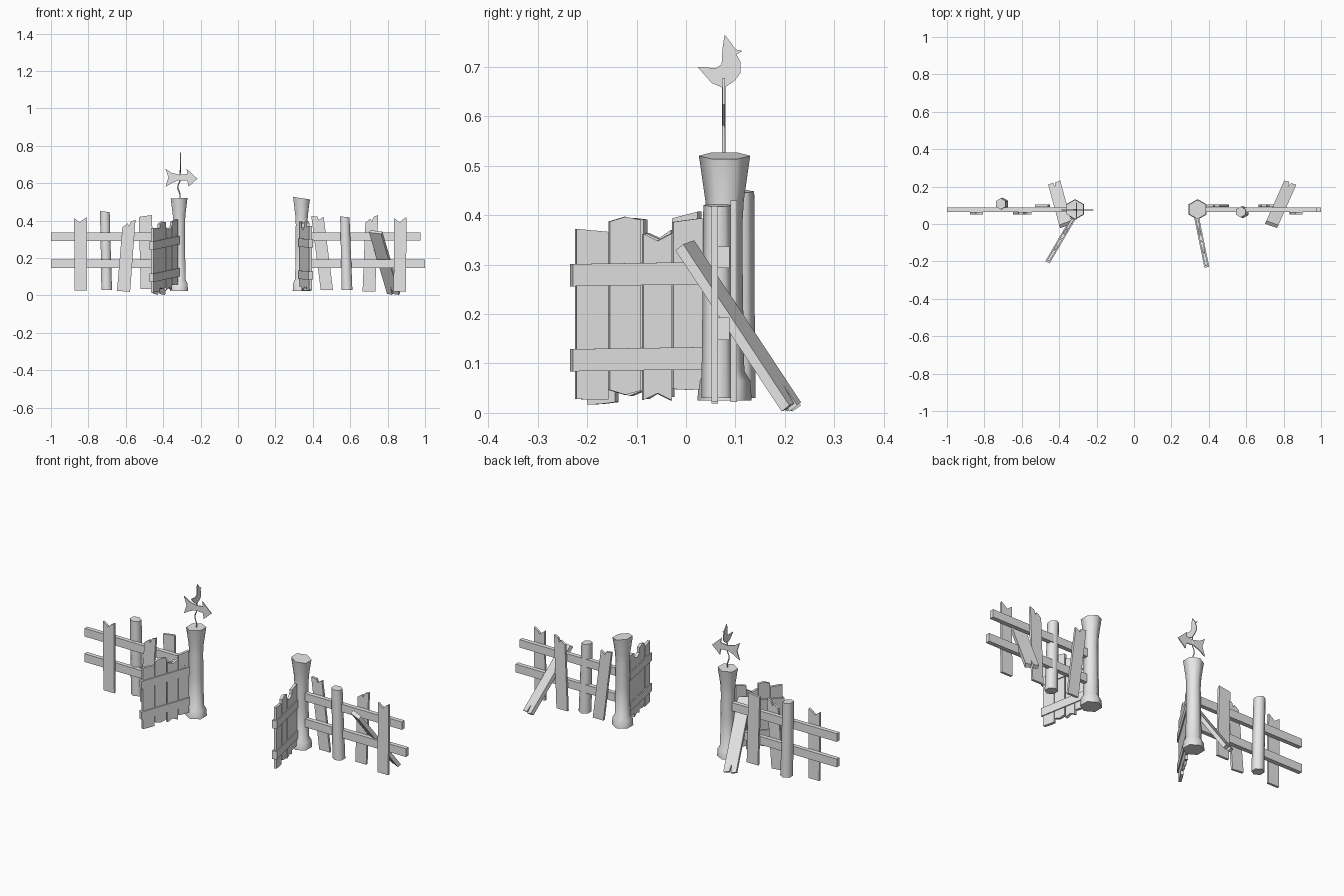
import bpy, bmesh, math
from mathutils import Vector

cube = bpy.data.objects.get("Cube")
if cube:
    bpy.data.objects.remove(cube)

grey = bpy.data.materials.new("weathered grey")
grey.use_nodes = True
GREY = (0.8, 0.8, 0.8, 1)
grey.diffuse_color = GREY
grey.node_tree.nodes["Principled BSDF"].inputs["Base Color"].default_value = GREY
X, Y, Z = Vector((1, 0, 0)), Vector((0, 1, 0)), Vector((0, 0, 1))


def finish(name, bm, smooth=False):
    bmesh.ops.recalc_face_normals(bm, faces=bm.faces[:])
    mesh = bpy.data.meshes.new(name)
    bm.to_mesh(mesh)
    bm.free()
    mesh.materials.append(grey)
    ob = bpy.data.objects.new(name, mesh)
    bpy.context.collection.objects.link(ob)
    if smooth:
        bpy.ops.object.select_all(action='DESELECT')
        ob.select_set(True)
        bpy.context.view_layer.objects.active = ob
        bpy.ops.object.shade_smooth_by_angle(angle=math.radians(62))
    return ob


def plate(name, outline, thick, origin=(0, 0, 0), u=X, v=Z):
    """Flat outline in the u-v plane, given a centred thickness."""
    origin, n = Vector(origin), u.cross(v).normalized()
    bm = bmesh.new()
    pts = [origin + u * a + v * b - n * thick / 2 for a, b in outline]
    face = bm.faces.new([bm.verts.new(p) for p in pts])
    new = bmesh.ops.extrude_face_region(bm, geom=[face])["geom"]
    moved = [g for g in new if isinstance(g, bmesh.types.BMVert)]
    bmesh.ops.translate(bm, verts=moved, vec=n * thick)
    return finish(name, bm)


def rect(u0, u1, v0, v1):
    return [(u0, v0), (u1, v0), (u1, v1), (u0, v1)]


def plank(name, xb, xt, w, zb, zt, y, jag, slant=0.0):
    """Upright board; jag lists (fraction across, drop) along its broken top."""
    top = [(xt + (f - 0.5) * w, zt - d) for f, d in reversed(jag)]
    plate(name, [(xb - w / 2, zb), (xb + w / 2, zb - slant)] + top, 0.013, (0, y, 0))


def post(name, base, profile, lean=0.0, slope=0.0):
    """Six-sided post from (z, radius) rings, with a sloped top."""
    bm = bmesh.new()
    rings = []
    z0, z1 = profile[0][0], profile[-1][0]
    for z, r in profile:
        ring = []
        for i in range(6):
            a = math.radians(30 + 60 * i)
            dx = r * math.cos(a)
            dz = slope * dx if z == z1 else 0
            shift = lean * (z - z0) / (z1 - z0)
            ring.append(bm.verts.new((base[0] + dx + shift, base[1] + r * math.sin(a), z + dz)))
        rings.append(ring)
    for lo, hi in zip(rings, rings[1:]):
        for i in range(6):
            j = (i + 1) % 6
            bm.faces.new((lo[i], lo[j], hi[j], hi[i]))
    bm.faces.new(rings[0][::-1])
    bm.faces.new(rings[-1])
    finish(name, bm, True)


# Gate posts, flared at head and foot
POST = [(0.025, 0.055), (0.065, 0.052), (0.085, 0.04), (0.25, 0.037),
        (0.38, 0.036), (0.43, 0.039), (0.5, 0.049), (0.52, 0.052)]
post("right_gate_post", (-0.315, 0.078), POST, slope=0.05)
post("left_gate_post", (0.34, 0.078), POST, slope=-0.15)

# Rails
for name, x0, x1, z0, z1 in (("right_upper_rail", -1, -0.33, 0.29, 0.336),
                             ("right_lower_rail", -1, -0.33, 0.147, 0.193),
                             ("left_upper_rail", 0.34, 0.975, 0.293, 0.337),
                             ("left_lower_rail", 0.34, 1, 0.147, 0.193)):
    plate(name, rect(x0, x1, z0, z1), 0.024, (0, 0.076, 0))

# Fence boards, in front of and behind the rails
FRONT, BACK = 0.058, 0.097
SWALLOW = [(0, 0.005), (0.45, 0.028), (0.7, 0.012), (1, 0)]
SLOPED = [(0, 0.04), (0.4, 0.02), (0.5, 0.035), (0.65, 0.01), (1, 0)]
plank("right_end_board", -0.84, -0.842, 0.068, 0.027, 0.418, FRONT, SWALLOW)
plank("right_broken_board", -0.612, -0.583, 0.07, 0.025, 0.405, FRONT, SLOPED, 0.006)
plank("right_back_board", -0.485, -0.495, 0.07, 0.035, 0.43, BACK, [(0, 0.01), (1, 0)])
plank("left_near_board", 0.475, 0.425, 0.066, 0.03, 0.425, BACK,
      [(0, 0), (0.5, 0.004), (0.6, 0.022), (1, 0.004)])
plank("left_broken_board", 0.70, 0.715, 0.068, 0.022, 0.43, BACK, SLOPED)
plank("left_end_board", 0.865, 0.868, 0.066, 0.022, 0.418, FRONT, SWALLOW)

# Round stakes
post("right_stake", (-0.702, 0.108), [(0.03, 0.033), (0.2, 0.031), (0.448, 0.03)], -0.01, -0.1)
post("left_stake", (0.583, 0.064), [(0.03, 0.033), (0.2, 0.031), (0.42, 0.029)], -0.012, -0.1)

# Loose boards leaning through the fence, split at the foot
for name, foot, head in (("right_leaning_board", (-0.425, 0.215, 0.009), (-0.365, -0.005, 0.343)),
                         ("left_leaning_board", (0.833, 0.215, 0.009), (0.735, -0.005, 0.343))):
    run = Vector(head) - Vector(foot)
    length = run.length
    side = run.cross(Z).normalized()
    w = 0.034
    plate(name, [(-w, 0), (-0.004, 0.005), (0.002, 0.05), (0.006, 0), (w, 0.008),
                 (w, length), (-w, length - 0.01)], 0.021, foot, side, run.normalized())

# Sagging gates: four uneven boards on two battens
BOARDS = [(0.003, 0.063, 0.045, 0.392, 0.385, 0.0), (0.066, 0.125, 0.024, 0.362, 0.362, 0.015),
          (0.13, 0.194, 0.045, 0.39, 0.388, -0.008), (0.197, 0.263, 0.028, 0.367, 0.374, 0.0)]


def gate(side, hinge, end, sag):
    d = Vector((end[0] - hinge[0], end[1] - hinge[1], 0)).normalized() - Z * sag
    origin = (hinge[0], hinge[1], sag * 0.14)
    for i, (a, b, z0, za, zb, dip) in enumerate(BOARDS):
        m = (a + b) / 2
        outline = [(a, z0), (m, z0 + dip), (b, z0 + 0.002),
                   (b, zb), (m, (za + zb) / 2 - dip), (a, za)]
        plate(f"{side}_gate_board_{i + 1}", outline, 0.015, origin, d, Z)
    for label, z in (("lower", 0.086), ("upper", 0.258)):
        plate(f"{side}_gate_{label}_batten", rect(0, 0.272, z, z + 0.045), 0.026, origin, d, Z)


gate("right", (-0.325, 0.03), (-0.46, -0.2), 0.11)
gate("left", (0.335, 0.035), (0.388, -0.225), 0.015)

# Weather vane: bent rod, arrow and bird
curve = bpy.data.curves.new("vane_rod", 'CURVE')
curve.dimensions = '3D'
curve.bevel_depth = 0.0035
curve.bevel_resolution = 0
path = [(-0.311, 0.51), (-0.31, 0.54), (-0.322, 0.575), (-0.32, 0.59), (-0.311, 0.61), (-0.309, 0.67)]
spline = curve.splines.new('POLY')
spline.points.add(len(path) - 1)
for p, (x, z) in zip(spline.points, path):
    p.co = (x, 0.076, z, 1)
rod = bpy.data.objects.new("vane_rod", curve)
curve.materials.append(grey)
bpy.context.collection.objects.link(rod)

plate("vane_arrow", [(-0.388, 0.677), (-0.372, 0.63), (-0.388, 0.581), (-0.35, 0.603),
                     (-0.318, 0.616), (-0.27, 0.613), (-0.265, 0.581), (-0.217, 0.624),
                     (-0.275, 0.677), (-0.27, 0.65), (-0.313, 0.645), (-0.356, 0.656)],
      0.005, (0, 0.076, 0))
plate("vane_bird", [(0.023, 0.70), (0.052, 0.667), (0.076, 0.657), (0.098, 0.671), (0.11, 0.687),
                    (0.11, 0.71), (0.102, 0.725), (0.114, 0.732), (0.1, 0.735), (0.09, 0.75),
                    (0.078, 0.765), (0.074, 0.738), (0.072, 0.705), (0.06, 0.697)],
      0.004, (-0.308, 0, 0), Y, Z)
